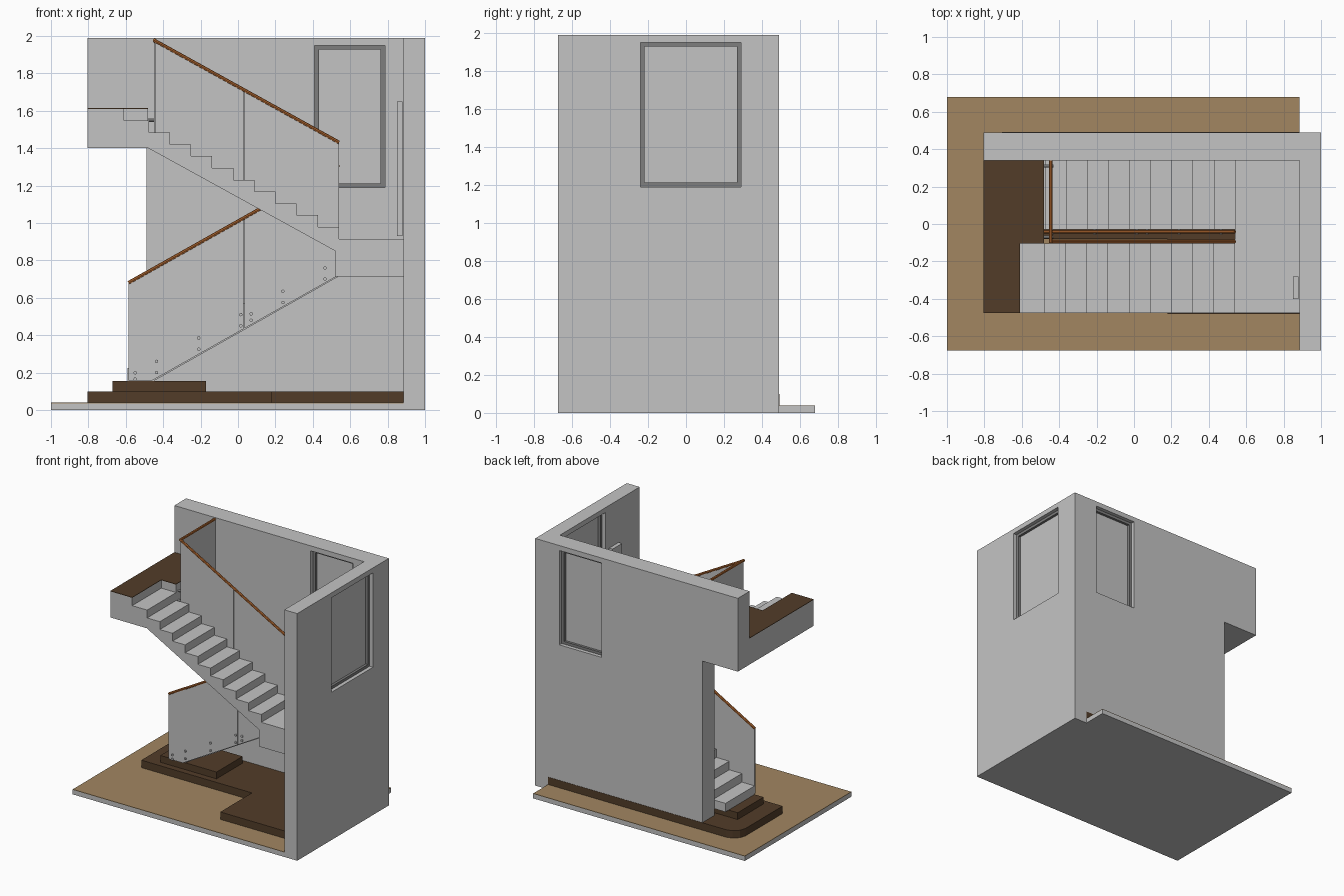
import bpy
import bmesh
from mathutils import Vector

cube = bpy.data.objects.get("Cube")
if cube:
    bpy.data.objects.remove(cube)


def material(name, r, g, b):
    m = bpy.data.materials.new(name)
    m.use_nodes = True
    m.diffuse_color = (r, g, b, 1)
    m.node_tree.nodes["Principled BSDF"].inputs["Base Color"].default_value = (r, g, b, 1)
    return m


GREY = material("light_grey", 0.55, 0.55, 0.55)
FRAME = material("frame_grey", 0.21, 0.21, 0.21)
TAN = material("tan_floor", 0.36, 0.24, 0.12)
BROWN = material("dark_brown", 0.085, 0.046, 0.022)
RAIL = material("orange_wood", 0.45, 0.14, 0.03)


def prism(name, outline, low, high, mat, axis="y"):
    """Extrude an outline: (x, z) pairs along y, or (x, y) pairs along z."""
    bm = bmesh.new()

    def place(p, d):
        return (p[0], d, p[1]) if axis == "y" else (p[0], p[1], d)

    face = bm.faces.new([bm.verts.new(place(p, low)) for p in outline])
    out = bmesh.ops.extrude_face_region(bm, geom=[face])
    shift = Vector(place((0, 0), high - low))
    bmesh.ops.translate(bm, vec=shift, verts=[v for v in out["geom"] if isinstance(v, bmesh.types.BMVert)])
    bmesh.ops.recalc_face_normals(bm, faces=bm.faces)
    mesh = bpy.data.meshes.new(name)
    bm.to_mesh(mesh)
    bm.free()
    mesh.materials.append(mat)
    ob = bpy.data.objects.new(name, mesh)
    bpy.context.collection.objects.link(ob)
    return ob


def box(name, x, y, z, mat):
    return prism(name, [(x[0], z[0]), (x[1], z[0]), (x[1], z[1]), (x[0], z[1])], y[0], y[1], mat)


def cut(target, cutter):
    cutter.hide_render = True
    mod = target.modifiers.new("opening", "BOOLEAN")
    mod.object = cutter
    mod.solver = "EXACT"
    bpy.context.view_layer.objects.active = target
    bpy.ops.object.modifier_apply(modifier=mod.name)
    bpy.data.objects.remove(cutter)


def rod(name, start, end, radius, mat, sides=8):
    a, b = Vector(start), Vector(end)
    bpy.ops.mesh.primitive_cylinder_add(vertices=sides, radius=radius, depth=(b - a).length,
                                        location=(a + b) / 2)
    ob = bpy.context.object
    ob.name = name
    ob.rotation_euler = (b - a).to_track_quat("Z", "Y").to_euler()
    ob.data.materials.append(mat)
    bpy.ops.object.shade_smooth_by_angle()


# Ground slab with a thin floor finish
LEFT, WALL_IN, BACK_IN, BACK = -0.805, 0.885, 0.34, 0.49
box("ground_slab", (-1, WALL_IN), (-0.675, 0.68), (0, 0.036), GREY)
box("floor_finish", (-1, WALL_IN), (-0.675, 0.68), (0.036, 0.04), TAN)

# Plinth with a rounded back corner, and the starting step
plinth = [(LEFT, -0.08), (0.18, -0.08), (0.18, -0.482), (WALL_IN, -0.482), (WALL_IN, 0.492),
          (-0.7, 0.492), (-0.75, 0.478), (-0.79, 0.44), (LEFT, 0.39)]
prism("plinth", plinth, 0.04, 0.1, BROWN, "z")
box("starting_step", (-0.67, -0.17), (-0.03, 0.3), (0.1, 0.155), BROWN)

# Walls
TOP = 1.99
back_wall = prism("back_wall", [(-0.49, 0), (WALL_IN, 0), (WALL_IN, TOP), (LEFT, TOP),
                                (LEFT, 1.4), (-0.49, 1.4)], BACK_IN, BACK, GREY)
side_wall = box("side_wall", (WALL_IN, 1), (-0.675, BACK), (0, TOP), GREY)

# Windows: opening, four frame bars and a pane
SILL, HEAD, BAR = 1.19, 1.95, 0.022


def window(name, wall, a, b, depth, along_x):
    def part(label, span, z, d, mat):
        x, y = (span, d) if along_x else (d, span)
        return box(name + label, x, y, z, mat)

    d0, d1 = depth
    cut(wall, part("_cutter", (a, b), (SILL, HEAD), (d0 - 0.05, d1 + 0.05), GREY))
    inner = (d0 + 0.03, d1 - 0.03)
    for i, z in enumerate((SILL, HEAD - BAR)):
        part("_rail_%d" % i, (a, b), (z, z + BAR), inner, FRAME)
    for i, s in enumerate((a, b - BAR)):
        part("_stile_%d" % i, (s, s + BAR), (SILL + BAR, HEAD - BAR), inner, FRAME)
    part("_pane", (a + BAR, b - BAR), (SILL + BAR, HEAD - BAR), (d0 + 0.05, d1 - 0.05), GREY)


window("back_window", back_wall, 0.41, 0.785, (BACK_IN, BACK), True)
window("side_window", side_wall, -0.24, 0.29, (WALL_IN, 1), False)
box("wall_panel", (0.85, 0.88), (-0.4, -0.28), (0.93, 1.65), GREY)

# Stair flights, each one profile with its share of the landing
START, GOING, MID, UP = 0.54, 0.113, 0.915, 1.61


def steps(x, z, count, going, rise):
    pts = []
    for i in range(count):
        pts += [(x + i * going, z + i * rise), (x + i * going, z + (i + 1) * rise)]
    return pts


upper = [(WALL_IN, 0.715), (WALL_IN, MID)]
upper += steps(START, MID, 10, -GOING, (UP - MID) / 11)
upper += [(-0.61, UP - (UP - MID) / 11), (-0.61, UP), (LEFT, UP), (LEFT, 1.4),
          (-0.48, 1.4), (0.52, 0.85), (0.52, 0.715)]
prism("upper_flight", upper, -0.475, -0.105, GREY)

lower = [(WALL_IN, 0.715), (START, 0.715), (-0.45, 0.155)]
lower += steps(START - 10 * GOING, 0.155, 11, GOING, (MID - 0.155) / 11)
lower += [(WALL_IN, MID)]
prism("lower_flight", lower, -0.03, BACK_IN, GREY)
box("landing_infill", (START, WALL_IN), (-0.105, -0.03), (0.715, MID), GREY)

# Upper landing with dark floor
box("upper_landing", (LEFT, -0.48), (-0.105, BACK_IN), (1.4, UP), GREY)
prism("upper_landing_floor", [(LEFT, -0.475), (-0.61, -0.475), (-0.61, -0.105), (-0.48, -0.105),
                              (-0.48, BACK_IN), (LEFT, BACK_IN)], UP, UP + 0.004, BROWN, "z")


# Balustrade panels, split in the middle, with sloping handrails
def line(p, q, x):
    return p[1] + (q[1] - p[1]) * (x - p[0]) / (q[0] - p[0])


def panels(name, spans, top, bottom, y):
    for i, (a, b) in enumerate(spans):
        outline = [(a, max(0.157, line(*bottom, a))), (b, line(*bottom, b)),
                   (b, line(*top, b)), (a, line(*top, a))]
        if line(*bottom, a) < 0.157:
            outline.insert(1, (-0.46, 0.157))
        prism("%s_panel_%d" % (name, i), outline, y - 0.005, y + 0.005, GREY)
    (x0, z0), (x1, z1) = top
    rod(name + "_handrail", (x0, y, z0), (x1, y, z1), 0.01, RAIL)


SPLIT = 0.034
panels("lower", [(-0.585, SPLIT - 0.004), (SPLIT, START)],
       ((-0.585, 0.68), (START, 1.312)), ((-0.46, 0.157), (START, 0.722)), -0.042)
panels("upper", [(-0.445, SPLIT - 0.004), (SPLIT, START)],
       ((-0.45, 1.977), (START, 1.43)), ((-0.45, 1.43), (START, 0.885)), -0.094)
box("landing_panel", (-0.449, -0.439), (-0.09, BACK_IN), (1.43, 1.975), GREY)
rod("landing_handrail", (-0.445, -0.1, 1.977), (-0.445, BACK_IN, 1.977), 0.01, RAIL)

# Round panel fixings
for x, z in [(-0.55, 0.165), (-0.435, 0.2), (-0.21, 0.325), (0.015, 0.45),
             (0.07, 0.48), (0.24, 0.575), (0.465, 0.7)]:
    gap = 0.034 if x in (-0.55, 0.07) else 0.06
    for dz in (0, gap):
        rod("panel_fixing", (x, -0.056, z + dz), (x, -0.025, z + dz), 0.009, GREY, 10)
for y in (-0.07, 0.31):
    for z in (1.47, 1.55):
        rod("landing_fixing", (-0.485, y, z), (-0.43, y, z), 0.009, GREY, 10)
